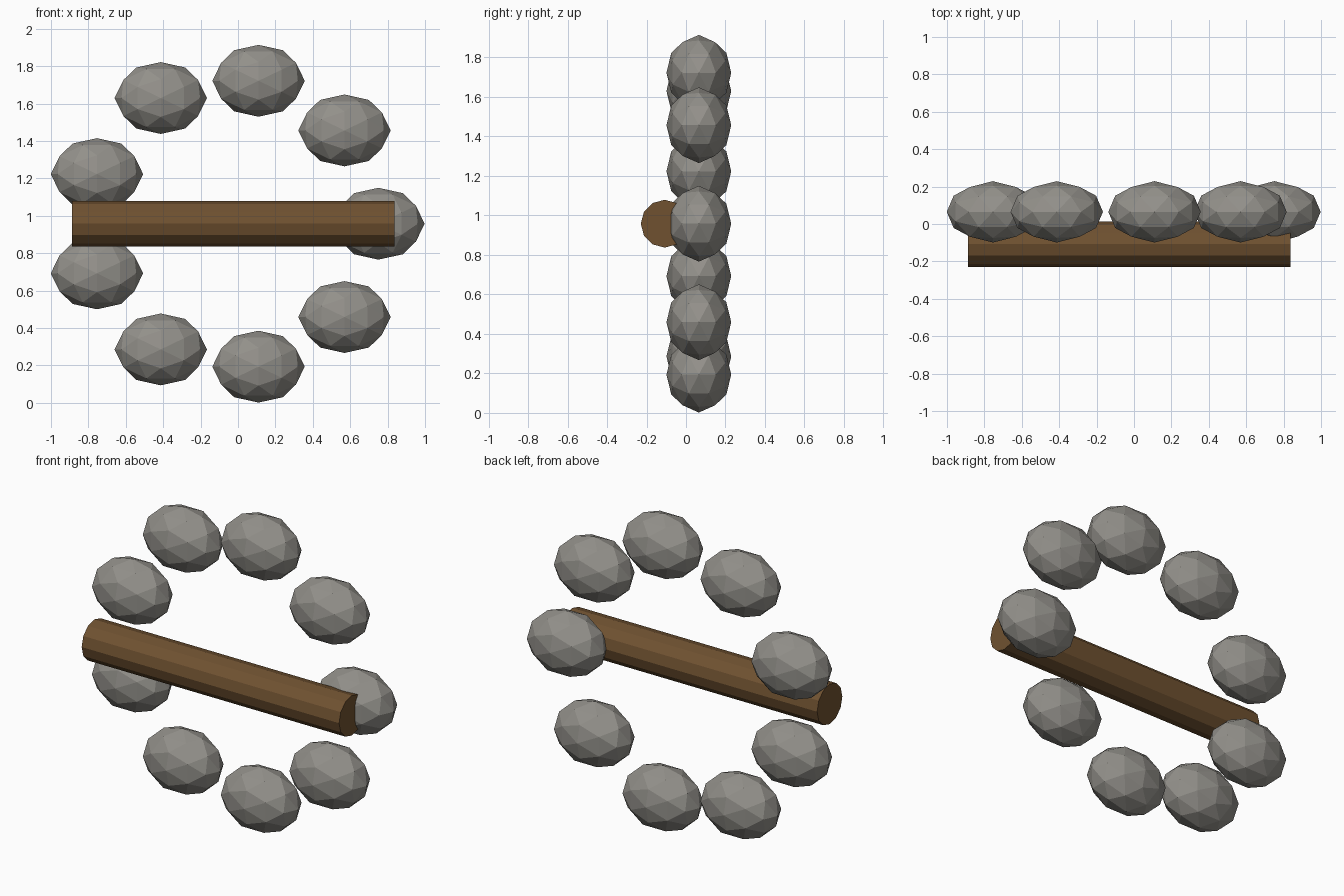
import bpy
import bmesh
from math import cos, sin, radians
from mathutils import Matrix

if "Cube" in bpy.data.objects:
    bpy.data.objects.remove(bpy.data.objects["Cube"])

CX, CZ = -0.025, 0.958      # ring centre
RING, COUNT = 0.776, 9


def material(name, rgb):
    mat = bpy.data.materials.new(name)
    mat.diffuse_color = (*rgb, 1)
    mat.use_nodes = True
    mat.node_tree.nodes["Principled BSDF"].inputs["Base Color"].default_value = mat.diffuse_color
    return mat


# Shared stone mesh: icosphere turned so an edge midpoint faces each axis, then squashed
bm = bmesh.new()
bmesh.ops.create_icosphere(bm, subdivisions=2, radius=1)
bm.transform(Matrix.Diagonal((0.247, 0.164, 0.192, 1)) @ Matrix.Rotation(radians(-31.717), 4, 'Y'))
stone_mesh = bpy.data.meshes.new("stone")
bm.to_mesh(stone_mesh)
bm.free()
stone_mesh.materials.append(material("stone_grey", (0.29, 0.28, 0.255)))

# Ring of low-poly stones
for i in range(COUNT):
    a = radians(i * 360 / COUNT)
    stone = bpy.data.objects.new(f"stone_{i + 1}", stone_mesh)
    stone.location = (CX + RING * cos(a), 0.065, CZ + RING * sin(a))
    bpy.context.collection.objects.link(stone)

# Twelve-sided log lying across the ring
bpy.ops.mesh.primitive_cylinder_add(
    vertices=12, radius=0.121, depth=1.725,
    location=(CX, -0.108, CZ), rotation=(0, radians(90), 0))
log = bpy.context.object
log.name = "log"
log.data.materials.append(material("wood_brown", (0.16, 0.083, 0.03)))
